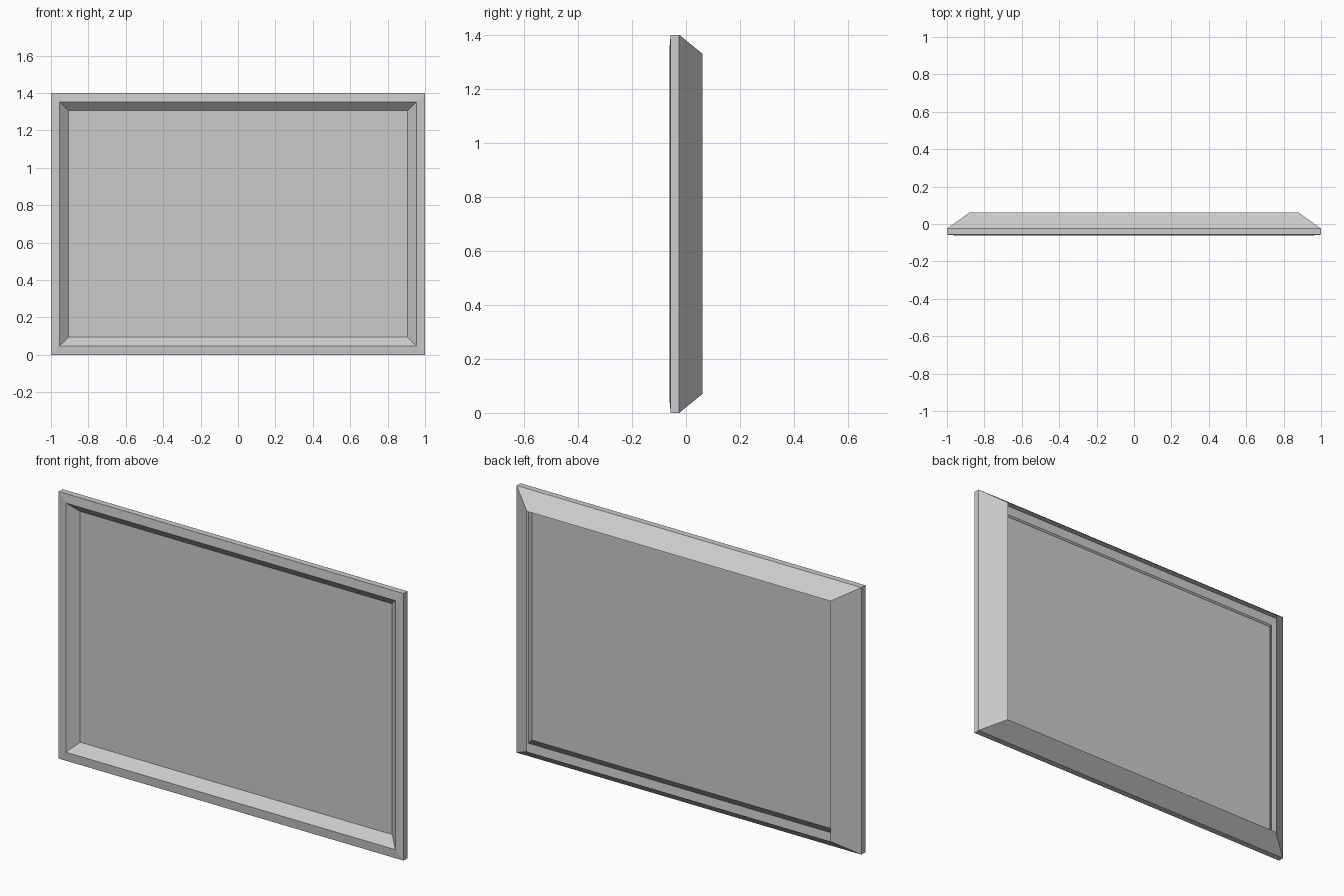
import bpy, bmesh

cube = bpy.data.objects.get("Cube")
if cube:
    bpy.data.objects.remove(cube, do_unlink=True)

WIDTH, HEIGHT = 2.0, 1.4

grey = bpy.data.materials.new("plain grey")
grey.use_nodes = True
colour = (0.6, 0.6, 0.6, 1)
grey.diffuse_color = colour
grey.node_tree.nodes["Principled BSDF"].inputs["Base Color"].default_value = colour


def ring(bm, inset_x, inset_z, y):
    """Rectangle of vertices, inset from the outer edge, counter-clockwise from the front."""
    x = WIDTH / 2 - inset_x
    low, high = inset_z, HEIGHT - inset_z
    return [bm.verts.new(p) for p in
            ((-x, y, low), (x, y, low), (x, y, high), (-x, y, high))]


def build(name, profile, filled=False):
    """Join successive rectangles into a shell, from the inside front to the back."""
    bm = bmesh.new()
    rings = [ring(bm, *p) for p in profile]
    if filled:
        bm.faces.new(rings[0])
    for a, b in zip(rings, rings[1:]):
        for i in range(4):
            j = (i + 1) % 4
            bm.faces.new((a[j], a[i], b[i], b[j]))
    mesh = bpy.data.meshes.new(name)
    bm.to_mesh(mesh)
    bm.free()
    mesh.materials.append(grey)
    obj = bpy.data.objects.new(name, mesh)
    bpy.context.collection.objects.link(obj)
    return obj


PANEL_EDGE = (0.095, 0.095, -0.015)
FRONT_RIM = (0.045, 0.047, -0.061)

# Recessed flat panel
build("panel", [PANEL_EDGE], filled=True)

# Sloping inner lip around the panel
build("inner_lip", [PANEL_EDGE, FRONT_RIM])

# Slightly raised front border, outer edge and open tapered back
build("outer_frame", [FRONT_RIM,
                      (0, 0, -0.057),
                      (0, 0, -0.025),
                      (0.12, 0.07, 0.061)])
